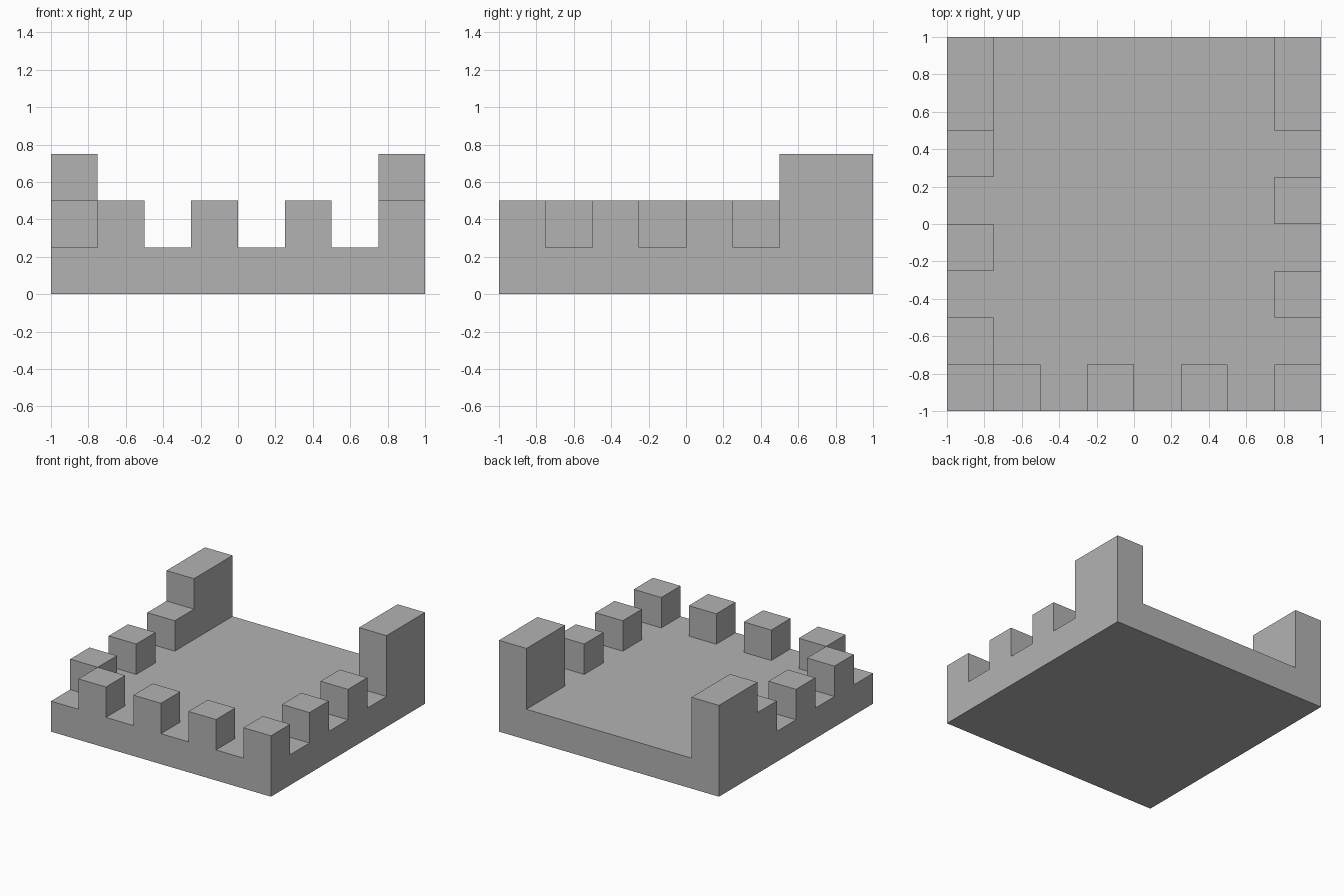
import bpy
import bmesh
from mathutils import Vector

default = bpy.data.objects.get("Cube")
if default:
    bpy.data.objects.remove(default, do_unlink=True)

GREY = (0.45, 0.45, 0.45, 1)
stone = bpy.data.materials.new("stone grey")
stone.use_nodes = True
stone.diffuse_color = GREY
stone.node_tree.nodes["Principled BSDF"].inputs["Base Color"].default_value = GREY

U = 0.25  # block size: wall thickness, merlon width and floor height


def block(name, low, size):
    """Box from its lowest corner, with the origin at the centre of its base."""
    size = Vector(size)
    bm = bmesh.new()
    bmesh.ops.create_cube(bm, size=1)
    bmesh.ops.translate(bm, verts=bm.verts, vec=(0, 0, 0.5))
    bmesh.ops.scale(bm, verts=bm.verts, vec=size)
    mesh = bpy.data.meshes.new(name)
    bm.to_mesh(mesh)
    bm.free()
    mesh.materials.append(stone)
    obj = bpy.data.objects.new(name, mesh)
    obj.location = Vector(low) + Vector((size.x / 2, size.y / 2, 0))
    bpy.context.collection.objects.link(obj)
    return obj


# Floor slab
block("floor", (-1, -1, 0), (2, 2, U))

# Tall end blocks at the open back
for side, x in (("left", 1 - U), ("right", -1)):
    block(f"{side}_end_block", (x, 1 - 2 * U, U), (U, 2 * U, 2 * U))

# Merlons alternate with gaps all the way round the three walls
for i in range(4):
    block(f"front_merlon_{i + 1}", (-1 + U + 2 * U * i, -1, U), (U, U, U))
for i in range(3):
    y = -1 + U + 2 * U * i
    block(f"right_merlon_{i + 1}", (-1, y, U), (U, U, U))
for i in range(2):
    y = -1 + 2 * U * (i + 1)
    block(f"left_merlon_{i + 1}", (1 - U, y, U), (U, U, U))
